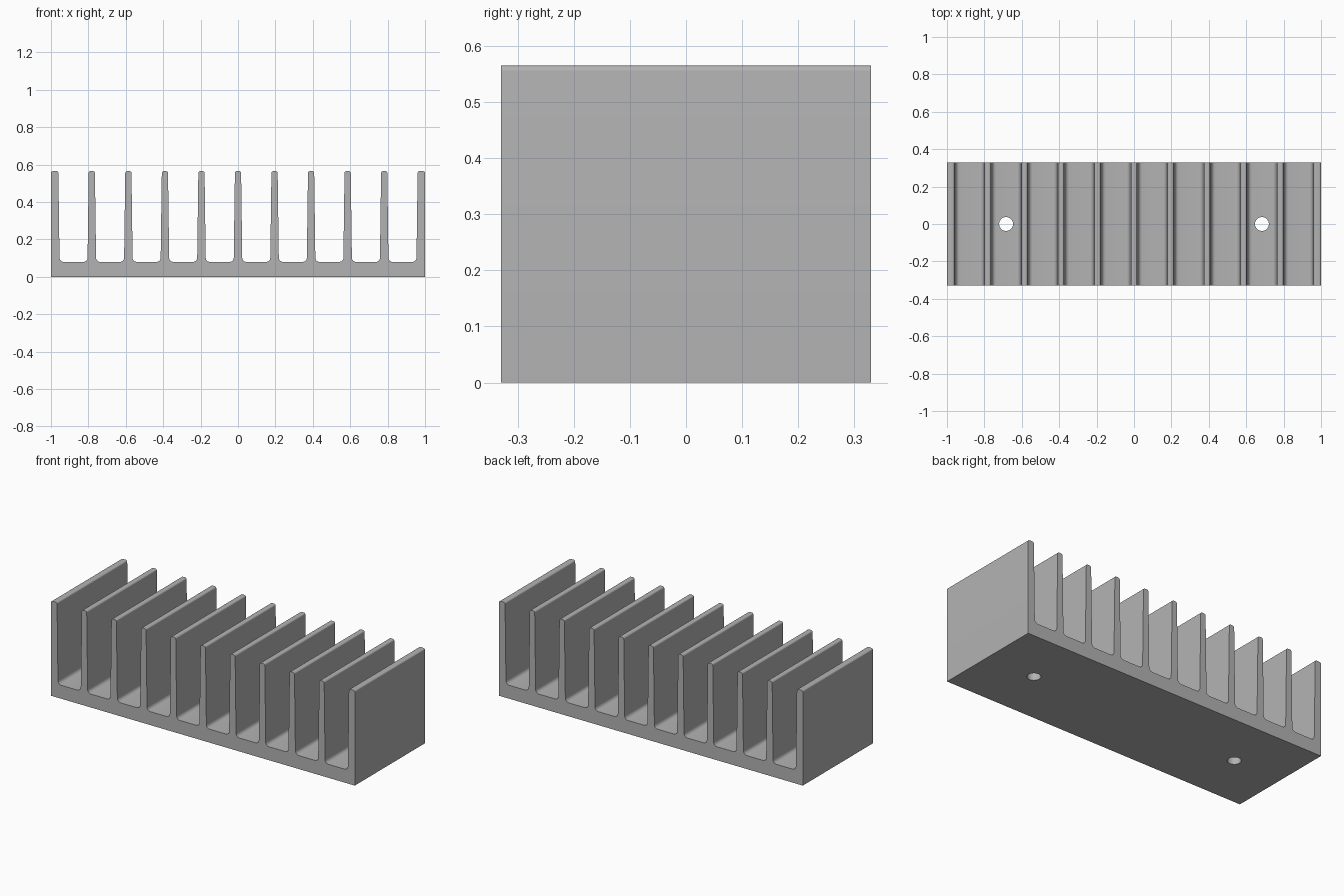
import bpy, bmesh, math
from mathutils import Vector

if "Cube" in bpy.data.objects:
    bpy.data.objects.remove(bpy.data.objects["Cube"], do_unlink=True)

FINS, PITCH = 11, 0.1954          # fin count and spacing
HEIGHT, FLOOR, DEPTH = 0.565, 0.08, 0.66
ROOT, TIP = 0.023, 0.0165         # fin half widths at the floor and at the top
ROOT_R, TIP_R = 0.022, 0.010      # fillet radii
HOLE_X, HOLE_R = 3.5 * PITCH, 0.037

# Aluminium material
metal = bpy.data.materials.new("aluminium_grey")
metal.use_nodes = True
colour = (0.45, 0.45, 0.45, 1)
metal.diffuse_color = colour
metal.node_tree.nodes["Principled BSDF"].inputs["Base Color"].default_value = colour


def fillet(prev, corner, nxt, radius, steps=6):
    """Points of an arc that rounds a profile corner."""
    p, c, n = Vector(prev), Vector(corner), Vector(nxt)
    a, b = (p - c).normalized(), (n - c).normalized()
    half = a.angle(b) / 2
    centre = c + (a + b).normalized() * radius / math.sin(half)
    start = c + a * radius / math.tan(half) - centre
    end = c + b * radius / math.tan(half) - centre
    total = math.pi - 2 * half
    return [centre + (start * math.sin(total * (1 - i / steps))
                      + end * math.sin(total * i / steps)) / math.sin(total)
            for i in range(steps + 1)]


# Cross-section corners (x, z, radius): base, then fins from right to left
corners = [(-1, 0, 0), (1, 0, 0)]
for i in range(FINS):
    x = PITCH * ((FINS - 1) / 2 - i)
    first, last = i == 0, i == FINS - 1
    if not first:
        corners.append((x + ROOT, FLOOR, ROOT_R))
    corners.append((1 if first else x + TIP, HEIGHT, TIP_R))
    corners.append((-1 if last else x - TIP, HEIGHT, TIP_R))
    if not last:
        corners.append((x - ROOT, FLOOR, ROOT_R))

profile = []
for i, (x, z, r) in enumerate(corners):
    if r:
        before, after = corners[i - 1], corners[(i + 1) % len(corners)]
        profile += fillet(before[:2], (x, z), after[:2], r)
    else:
        profile.append(Vector((x, z)))

# Extruded finned body
bm = bmesh.new()
face = bm.faces.new([bm.verts.new((p.x, -DEPTH / 2, p.y)) for p in profile])
moved = bmesh.ops.extrude_face_region(bm, geom=[face], use_keep_orig=True)["geom"]
bmesh.ops.translate(bm, vec=(0, DEPTH, 0),
                    verts=[g for g in moved if isinstance(g, bmesh.types.BMVert)])
bmesh.ops.recalc_face_normals(bm, faces=bm.faces)
mesh = bpy.data.meshes.new("finned_heat_sink")
bm.to_mesh(mesh)
bm.free()
mesh.materials.append(metal)
body = bpy.data.objects.new("finned_heat_sink", mesh)
bpy.context.collection.objects.link(body)

# Two mounting holes through the floor
for side in (-1, 1):
    bpy.ops.mesh.primitive_cylinder_add(vertices=32, radius=HOLE_R, depth=0.2,
                                        location=(side * HOLE_X, 0, FLOOR / 2))
    cutter = bpy.context.object
    cutter.name = "mounting_hole_cutter"
    cutter.hide_render = True
    cutter.data.materials.append(metal)
    cut = body.modifiers.new("mounting_hole", "BOOLEAN")
    cut.operation, cut.solver, cut.object = "DIFFERENCE", "EXACT", cutter
    bpy.context.view_layer.objects.active = body
    bpy.ops.object.modifier_apply(modifier=cut.name)
    bpy.data.objects.remove(cutter, do_unlink=True)

# Smooth fillets and hole walls, sharp edges kept
bpy.ops.object.select_all(action="DESELECT")
body.select_set(True)
bpy.context.view_layer.objects.active = body
bpy.ops.object.shade_smooth_by_angle(angle=math.radians(30))
